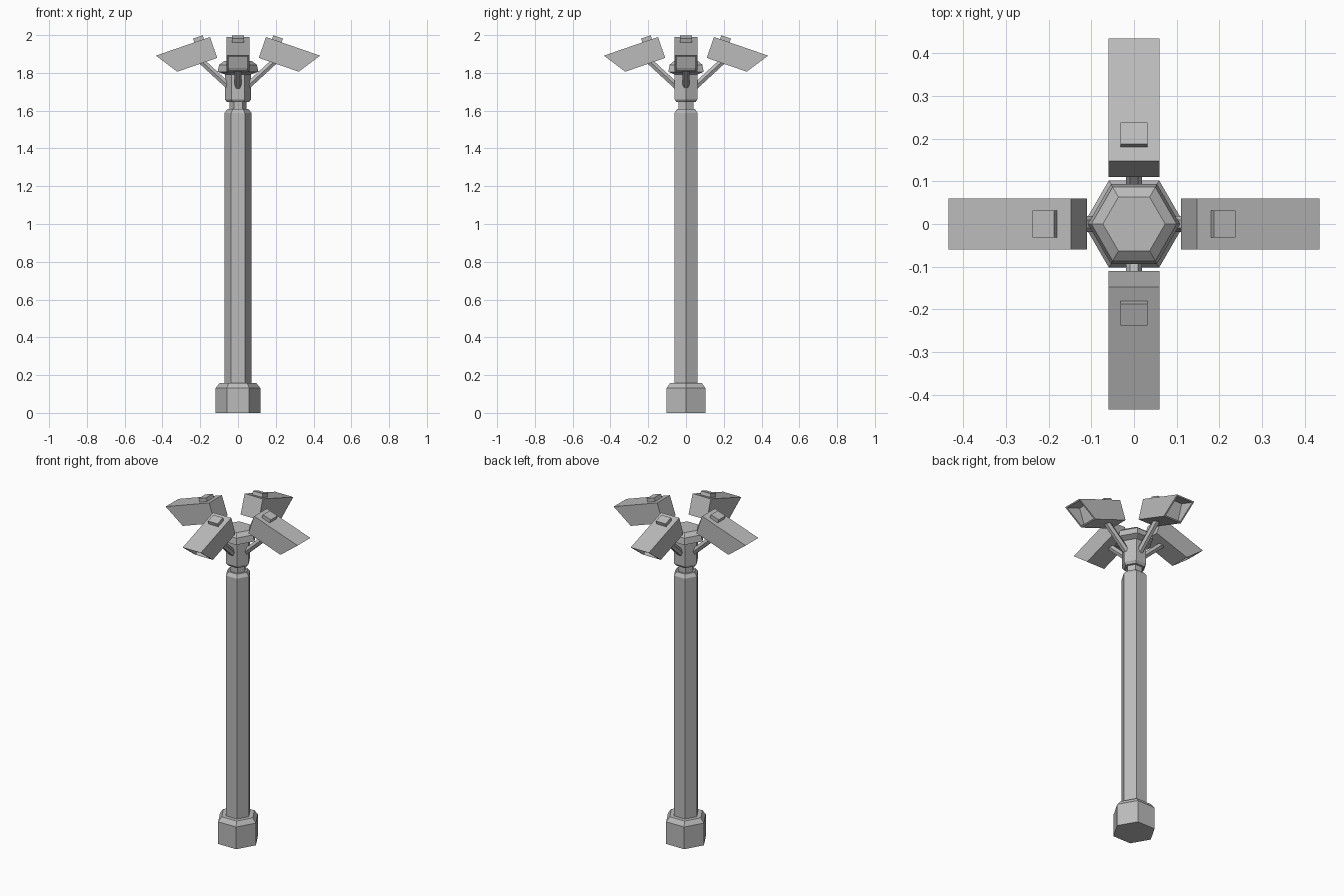
import bpy, bmesh
from math import radians, pi
from mathutils import Matrix, Vector

cube = bpy.data.objects.get("Cube")
if cube:
    bpy.data.objects.remove(cube, do_unlink=True)

grey = bpy.data.materials.new("painted grey metal")
grey.use_nodes = True
GREY = (0.5, 0.5, 0.5, 1)
grey.diffuse_color = GREY
grey.node_tree.nodes["Principled BSDF"].inputs["Base Color"].default_value = GREY


def finish(bm, name, matrix=Matrix()):
    bmesh.ops.transform(bm, matrix=matrix, verts=bm.verts)
    bmesh.ops.recalc_face_normals(bm, faces=bm.faces)
    mesh = bpy.data.meshes.new(name)
    bm.to_mesh(mesh)
    bm.free()
    mesh.materials.append(grey)
    bpy.context.collection.objects.link(bpy.data.objects.new(name, mesh))


def hex_stack(name, rings, matrix=Matrix()):
    """Six-sided solid through a list of (radius, height) rings."""
    bm = bmesh.new()
    loops = []
    for radius, z in rings:
        loops.append([bm.verts.new(Matrix.Rotation(i * pi / 3, 3, 'Z') @ Vector((radius, 0, z)))
                      for i in range(6)])
    for low, high in zip(loops, loops[1:]):
        for i in range(6):
            j = (i + 1) % 6
            bm.faces.new((low[i], low[j], high[j], high[i]))
    bm.faces.new(loops[0][::-1])
    bm.faces.new(loops[-1])
    finish(bm, name, matrix)


def lamp_housing(name, matrix):
    """Slant-fronted box with a recessed opening."""
    bm = bmesh.new()
    profile = [(0, 0), (0.303, 0), (0.224, -0.117), (0, -0.117)]
    near = [bm.verts.new((x, -0.06, z)) for x, z in profile]
    far = [bm.verts.new((x, 0.06, z)) for x, z in profile]
    bm.faces.new(near)
    bm.faces.new(far[::-1])
    sides = [bm.faces.new((near[i], far[i], far[(i + 1) % 4], near[(i + 1) % 4]))
             for i in range(4)]
    bmesh.ops.recalc_face_normals(bm, faces=bm.faces)
    front = sides[1]
    bmesh.ops.inset_individual(bm, faces=[front], thickness=0.012)
    glass = bmesh.ops.extrude_discrete_faces(bm, faces=[front])["faces"][0]
    for v in glass.verts:
        v.co.x = 0.205
    finish(bm, name, matrix)


def box(name, low, high, matrix):
    bm = bmesh.new()
    low, high = Vector(low), Vector(high)
    bmesh.ops.create_cube(bm, size=1, matrix=Matrix.Translation((low + high) / 2)
                          @ Matrix.Diagonal((*(high - low), 1)))
    finish(bm, name, matrix)


# Post
hex_stack("base", [(0.118, 0), (0.118, 0.132), (0.097, 0.158)])
hex_stack("pole", [(0.0715, 0.14), (0.0715, 1.588), (0.056, 1.608)])
hex_stack("neck", [(0.045, 1.6), (0.045, 1.65)])
hex_stack("head", [(0.058, 1.645), (0.07, 1.66), (0.07, 1.8)])
hex_stack("cap", [(0.07, 1.792), (0.108, 1.806), (0.1, 1.843), (0.073, 1.863)])

# Four lamps, each on its own arm
arm_start, arm_end = Vector((0.045, 0, 1.725)), Vector((0.195, 0, 1.863))
arm_dir = arm_end - arm_start
arm_turn = Vector((0, 0, 1)).rotation_difference(arm_dir).to_matrix().to_4x4()
arm_frame = Matrix.Translation(arm_start) @ arm_turn @ Matrix.Rotation(pi / 2, 4, 'Z')
lamp_frame = Matrix.Translation((0.148, 0, 1.99)) @ Matrix.Rotation(radians(19), 4, 'Y')

for i, side in enumerate(("left", "back", "right", "front")):
    turn = Matrix.Rotation(i * pi / 2, 4, 'Z')
    hex_stack(side + "_arm", [(0.019, 0), (0.019, arm_dir.length)], turn @ arm_frame)
    lamp_housing(side + "_lamp", turn @ lamp_frame)
    box(side + "_lamp_block", (0.034, -0.032, -0.005), (0.088, 0.032, 0.021), turn @ lamp_frame)
